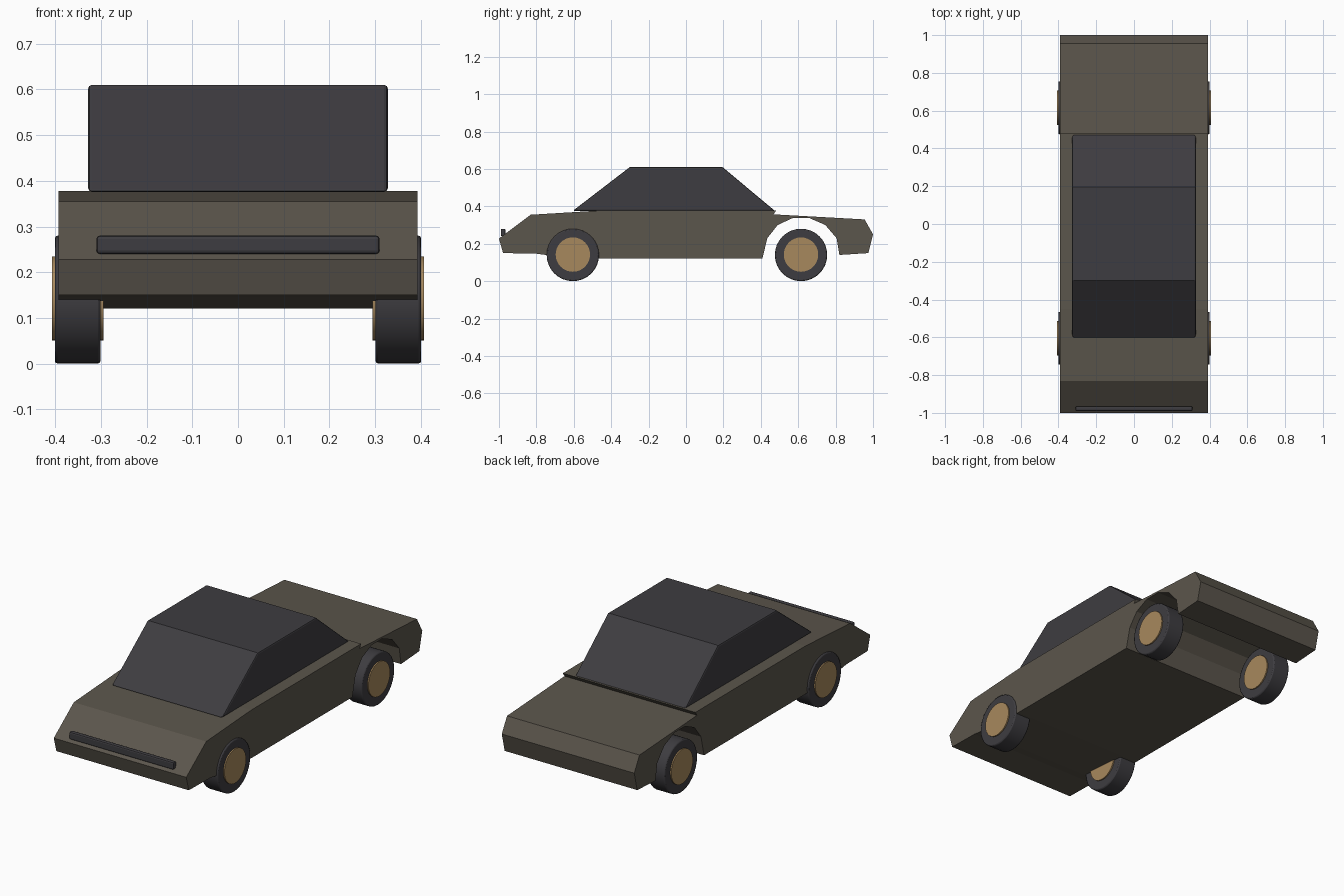
import bpy, bmesh, math

if "Cube" in bpy.data.objects:
    bpy.data.objects.remove(bpy.data.objects["Cube"])


def material(name, color):
    m = bpy.data.materials.new(name)
    m.diffuse_color = color
    m.use_nodes = True
    m.node_tree.nodes["Principled BSDF"].inputs["Base Color"].default_value = m.diffuse_color
    return m


PAINT = material("paint", (0.105, 0.092, 0.072, 1))
DARK = material("dark", (0.048, 0.046, 0.052, 1))
TAN = material("tan", (0.39, 0.25, 0.11, 1))


def bevel(obj, width):
    if width:
        mod = obj.modifiers.new("bevel", 'BEVEL')
        mod.width = width
        mod.segments = 2
        mod.limit_method = 'ANGLE'
        mod.angle_limit = math.radians(50)


def extrude_profile(name, points, half_width, mat, width=0):
    """Side profile (y, z) extruded symmetrically across x."""
    bm = bmesh.new()
    face = bm.faces.new([bm.verts.new((-half_width, y, z)) for y, z in points])
    ext = bmesh.ops.extrude_face_region(bm, geom=[face])
    moved = [v for v in ext["geom"] if isinstance(v, bmesh.types.BMVert)]
    bmesh.ops.translate(bm, verts=moved, vec=(2 * half_width, 0, 0))
    bmesh.ops.recalc_face_normals(bm, faces=bm.faces)
    mesh = bpy.data.meshes.new(name)
    bm.to_mesh(mesh)
    bm.free()
    mesh.materials.append(mat)
    obj = bpy.data.objects.new(name, mesh)
    bpy.context.collection.objects.link(obj)
    bevel(obj, width)
    return obj


def disc(name, x, y, z, radius, depth, mat, width=0):
    bpy.ops.mesh.primitive_cylinder_add(vertices=32, radius=radius, depth=depth,
                                        location=(x, y, z), rotation=(0, math.pi / 2, 0))
    obj = bpy.context.object
    obj.name = name
    obj.data.materials.append(mat)
    bpy.ops.object.shade_smooth_by_angle(angle=math.radians(30))
    bevel(obj, width)


# Body shell with open rear wheel arch and stepped rear deck
extrude_profile("body", [
    (-1.0, 0.228), (-0.83, 0.355), (-0.45, 0.378), (0.482, 0.378), (0.468, 0.357),
    (0.955, 0.33), (1.0, 0.25), (0.975, 0.15), (0.82, 0.14),
    (0.805, 0.23), (0.745, 0.30), (0.66, 0.337), (0.57, 0.337), (0.49, 0.30),
    (0.435, 0.23), (0.408, 0.12),
    (-0.45, 0.12), (-0.75, 0.14), (-0.80, 0.147), (-0.978, 0.15)], 0.393, PAINT)

# Cabin
extrude_profile("cabin", [(-0.605, 0.376), (-0.30, 0.61), (0.195, 0.61), (0.475, 0.376)],
                0.328, DARK, 0.008)

# Front grille bar
extrude_profile("grille_bar", [(-0.99, 0.24), (-0.965, 0.24), (-0.965, 0.28), (-0.99, 0.28)],
                0.31, DARK, 0.007)

# Wheels
for end, y in (("front", -0.605), ("rear", 0.615)):
    for side, s in (("left", -1), ("right", 1)):
        disc(f"{end}_{side}_tire", s * 0.351, y, 0.14, 0.14, 0.10, DARK, 0.006)
        disc(f"{end}_{side}_hub", s * 0.351, y, 0.142, 0.092, 0.113, TAN)
